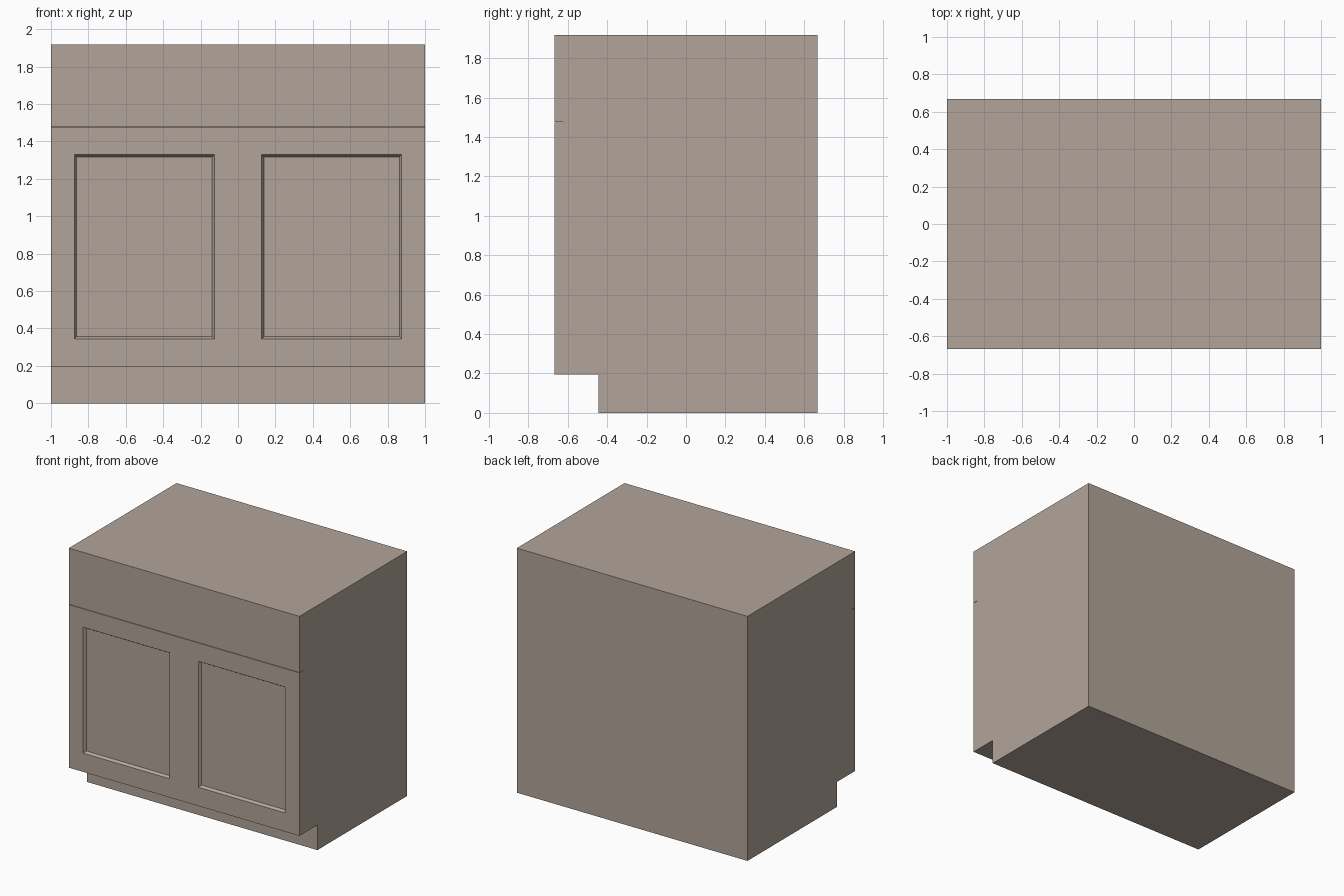
import bpy, bmesh
from mathutils import Vector

if "Cube" in bpy.data.objects:
    bpy.data.objects.remove(bpy.data.objects["Cube"])

FRONT, BACK, TOP, HALF_W = -0.667, 0.667, 1.917, 1.0
KICK_Y, KICK_Z = -0.445, 0.196
GROOVE_LO, GROOVE_HI, GROOVE_Y = 1.474, 1.477, -0.625
PANEL_X, PANEL_Z = (0.125, 0.875), (0.343, 1.33)

# Side profile (y, z) with toe kick and drawer gap, extruded across the width
profile = [(KICK_Y, 0), (BACK, 0), (BACK, TOP), (FRONT, TOP),
           (FRONT, GROOVE_HI), (GROOVE_Y, GROOVE_HI),
           (GROOVE_Y, GROOVE_LO), (FRONT, GROOVE_LO),
           (FRONT, KICK_Z), (KICK_Y, KICK_Z)]
bm = bmesh.new()
side = bm.faces.new([bm.verts.new((-HALF_W, y, z)) for y, z in profile])
ext = bmesh.ops.extrude_face_region(bm, geom=[side], use_keep_orig=True)
bmesh.ops.translate(bm, vec=(2 * HALF_W, 0, 0),
                    verts=[v for v in ext["geom"] if isinstance(v, bmesh.types.BMVert)])
bmesh.ops.recalc_face_normals(bm, faces=bm.faces[:])


def door_faces():
    return [f for f in bm.faces if f.normal.y < -0.9
            and abs(f.calc_center_median().y - FRONT) < 1e-4
            and f.calc_center_median().z < GROOVE_LO]


def cut(co, normal):
    faces = door_faces()
    edges = {e for f in faces for e in f.edges}
    verts = {v for f in faces for v in f.verts}
    bmesh.ops.bisect_plane(bm, geom=[*faces, *edges, *verts],
                           plane_co=co, plane_no=normal)
    bm.normal_update()


# Mark out the two door panels on the front
for x in PANEL_X:
    for s in (-1, 1):
        cut(Vector((s * x, 0, 0)), Vector((1, 0, 0)))
for z in PANEL_Z:
    cut(Vector((0, 0, z)), Vector((0, 0, 1)))

# Recess the panels with a sloped border
panels = []
for f in door_faces():
    c = f.calc_center_median()
    if PANEL_X[0] < abs(c.x) < PANEL_X[1] and PANEL_Z[0] < c.z < PANEL_Z[1]:
        panels.append(f)
bmesh.ops.inset_individual(bm, faces=panels, thickness=0.018, depth=-0.021)

mesh = bpy.data.meshes.new("cabinet_body")
bm.to_mesh(mesh)
bm.free()

# Warm grey-brown finish
finish = bpy.data.materials.new("painted_wood")
finish.diffuse_color = (0.446, 0.378, 0.32, 1)
finish.use_nodes = True
finish.node_tree.nodes["Principled BSDF"].inputs["Base Color"].default_value = finish.diffuse_color
mesh.materials.append(finish)
bpy.context.collection.objects.link(bpy.data.objects.new("cabinet_body", mesh))
